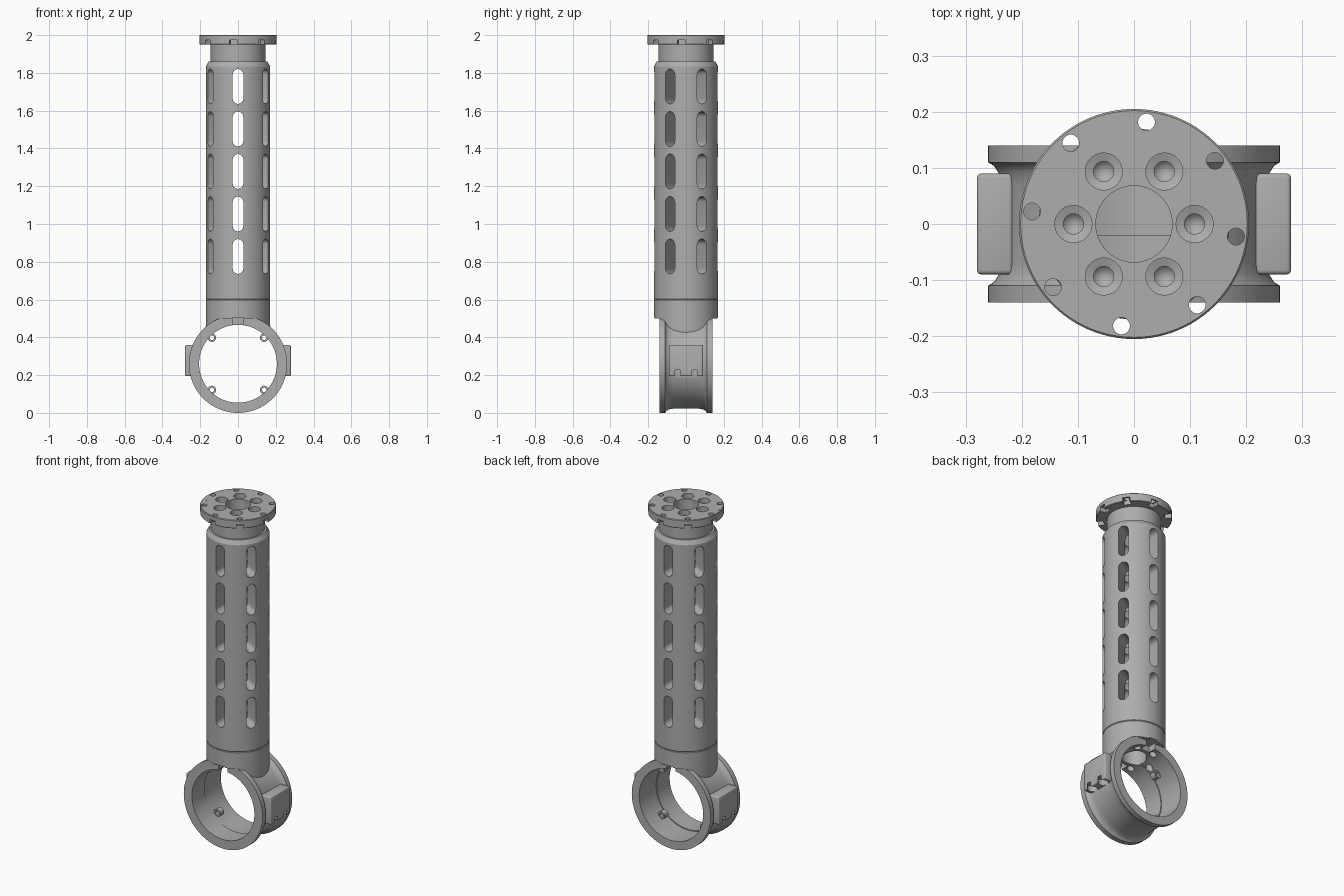
import bpy, bmesh, math
from mathutils import Matrix, Vector

if "Cube" in bpy.data.objects:
    bpy.data.objects.remove(bpy.data.objects["Cube"])

grey = bpy.data.materials.new("machined grey")
grey.use_nodes = True
grey.diffuse_color = (0.42, 0.42, 0.42, 1)
grey.node_tree.nodes["Principled BSDF"].inputs["Base Color"].default_value = grey.diffuse_color

ALONG_Y = Matrix.Rotation(math.radians(-90), 4, 'X')
RING_Z = 0.26


def move(x, y, z):
    return Matrix.Translation((x, y, z))


def turn(degrees):
    return Matrix.Rotation(math.radians(degrees), 4, 'Z')


def finish(bm, name):
    bmesh.ops.recalc_face_normals(bm, faces=bm.faces)
    mesh = bpy.data.meshes.new(name)
    bm.to_mesh(mesh)
    bm.free()
    mesh.materials.append(grey)
    ob = bpy.data.objects.new(name, mesh)
    bpy.context.collection.objects.link(ob)
    return ob


def lathe(name, profile, places=(Matrix(),), sides=96):
    """Spin a closed (radius, height) loop around z, one copy per placement."""
    bm = bmesh.new()
    for place in places:
        verts = [bm.verts.new((r, 0, h)) for r, h in profile]
        edges = [bm.edges.new((v, verts[i - 1])) for i, v in enumerate(verts)
                 if profile[i][0] + profile[i - 1][0] > 0]
        made = bmesh.ops.spin(bm, geom=verts + edges, axis=(0, 0, 1), cent=(0, 0, 0),
                              angle=math.tau, steps=sides, use_merge=False)
        new = list({v for e in bm.edges for v in e.verts if not v.tag})
        bmesh.ops.remove_doubles(bm, verts=new, dist=1e-5)
        fresh = [v for v in bm.verts if not v.tag]
        bmesh.ops.transform(bm, matrix=place, verts=fresh)
        for v in fresh:
            v.tag = True
    return finish(bm, name)


def rod(name, radius, low, high, places=(Matrix(),), sides=32):
    return lathe(name, [(0, low), (radius, low), (radius, high), (0, high)], places, sides)


def boxes(name, size, places):
    bm = bmesh.new()
    for place in places:
        bmesh.ops.create_cube(bm, size=1, matrix=place @ Matrix.Diagonal((*size, 1)))
    return finish(bm, name)


def slots(name, angle):
    """Column of round-ended slots passing right through the tube."""
    bm = bmesh.new()
    w, half = 0.028, 0.064
    for row in range(5):
        z = 0.828 + 0.225 * row
        verts = []
        for end, start in ((half, 0), (-half, 180)):
            for i in range(13):
                a = math.radians(start + 15 * i)
                verts.append(bm.verts.new((w * math.cos(a), -0.3, z + end + w * math.sin(a))))
        face = bm.faces.new(verts)
        out = bmesh.ops.extrude_face_region(bm, geom=[face])["geom"]
        bmesh.ops.translate(bm, vec=Vector((0, 0.6, 0)),
                            verts=[g for g in out if isinstance(g, bmesh.types.BMVert)])
    bm.transform(turn(angle))
    return finish(bm, name)


def modify(ob, kind, **settings):
    mod = ob.modifiers.new(kind, kind)
    for key, value in settings.items():
        setattr(mod, key, value)
    bpy.context.view_layer.objects.active = ob
    bpy.ops.object.modifier_apply(modifier=mod.name)


def cut(ob, *cutters):
    for c in cutters:
        modify(ob, 'BOOLEAN', operation='DIFFERENCE', solver='EXACT', object=c)


# Slotted thick-walled tube with neck and top flange
tube = lathe("slotted_tube", [
    (0.068, 0.6), (0.167, 0.6), (0.17, 0.604), (0.17, 1.835), (0.155, 1.86), (0.145, 1.86),
    (0.145, 1.95), (0.202, 1.95), (0.205, 1.953), (0.205, 1.997), (0.202, 2.0), (0.068, 2.0)])
sixths = [turn(60 * i) @ move(0.108, 0, 0) for i in range(6)]
eighths = [turn(45 * i - 7) @ move(0.183, 0, 0) for i in range(8)]
screw_tops = lathe("screw_cutter", [(0, 1.84), (0.018, 1.86), (0.018, 1.965), (0.033, 1.97),
                                    (0.033, 2.1), (0, 2.1)], sixths, 32)
flange_holes = rod("flange_hole_cutter", 0.015, 1.9, 2.1, eighths, 24)
flange_notches = boxes("flange_notch_cutter", (0.05, 0.04, 0.05),
                       [p @ move(0.009, 0, 1.95) for p in eighths])
columns = [slots("slot_cutter", a) for a in (0, 60, 120)]
cut(tube, *columns, screw_tops, flange_holes, flange_notches)

# Dowel mark on the flange
dowel = rod("dowel_pin", 0.013, 1.96, 2.0005, [move(-0.177, -0.045, 0)], 24)

# Collar that saddles onto the ring
collar = lathe("collar", [(0.068, 0.42), (0.17, 0.42), (0.17, 0.597), (0.167, 0.6), (0.068, 0.6)])
ring_place = move(0, 0, RING_Z) @ ALONG_Y
clearance = rod("clearance_cutter", 0.225, -0.3, 0.3, [ring_place], 96)
overhang = boxes("overhang_cutter", (0.6, 0.2, 0.2), [move(0, s * 0.238, 0.4) for s in (-1, 1)])
screw_ends = rod("screw_end_cutter", 0.02, 0.3, 0.58, sixths, 24)
rim_notch = boxes("rim_notch_cutter", (0.06, 0.1, 0.06), [move(0, s * 0.14, 0.476) for s in (-1, 1)])
cut(collar, clearance, overhang, screw_ends, rim_notch)

# Waisted clamp ring with a stepped bore
ring = lathe("clamp_ring", [
    (0.206, -0.14), (0.26, -0.14), (0.26, -0.11), (0.25, -0.104), (0.242, -0.092), (0.238, -0.07),
    (0.238, 0.07), (0.242, 0.092), (0.25, 0.104), (0.26, 0.11), (0.26, 0.14), (0.211, 0.14),
    (0.211, -0.02), (0.206, -0.02)], [ring_place])
cable_bore = rod("cable_bore_cutter", 0.068, 0.3, 0.7, sides=96)
cut(ring, cable_bore, screw_ends, rim_notch)

# Side bosses with two screw pockets opening downwards
pockets = rod("pocket_cutter", 0.028, 0.1, 0.228,
              [move(sx * 0.255, sy * 0.045, 0) for sx in (-1, 1) for sy in (-1, 1)], 24)
bosses = []
for side, word in ((1, "left"), (-1, "right")):
    boss = boxes(word + "_boss", (0.065, 0.18, 0.165), [move(side * 0.2475, 0, 0.277)])
    modify(boss, 'BEVEL', width=0.008, segments=3)
    cut(boss, pockets)
    bosses.append(boss)
cut(ring, pockets)

# Screw eyelets inside the ring
eyelets = lathe("ring_eyelets", [(0.012, 0), (0.022, 0), (0.022, 0.035), (0.012, 0.035)],
                [move(sx * 0.138, 0, RING_Z + sz * 0.138) @ ALONG_Y
                 for sx in (-1, 1) for sz in (-1, 1)], 24)

for ob in [o for o in bpy.data.objects if "_cutter" in o.name]:
    bpy.data.objects.remove(ob)

for ob in (tube, dowel, collar, ring, eyelets, *bosses):
    bpy.ops.object.select_all(action='DESELECT')
    ob.select_set(True)
    bpy.context.view_layer.objects.active = ob
    bpy.ops.object.shade_smooth_by_angle(angle=math.radians(30))
